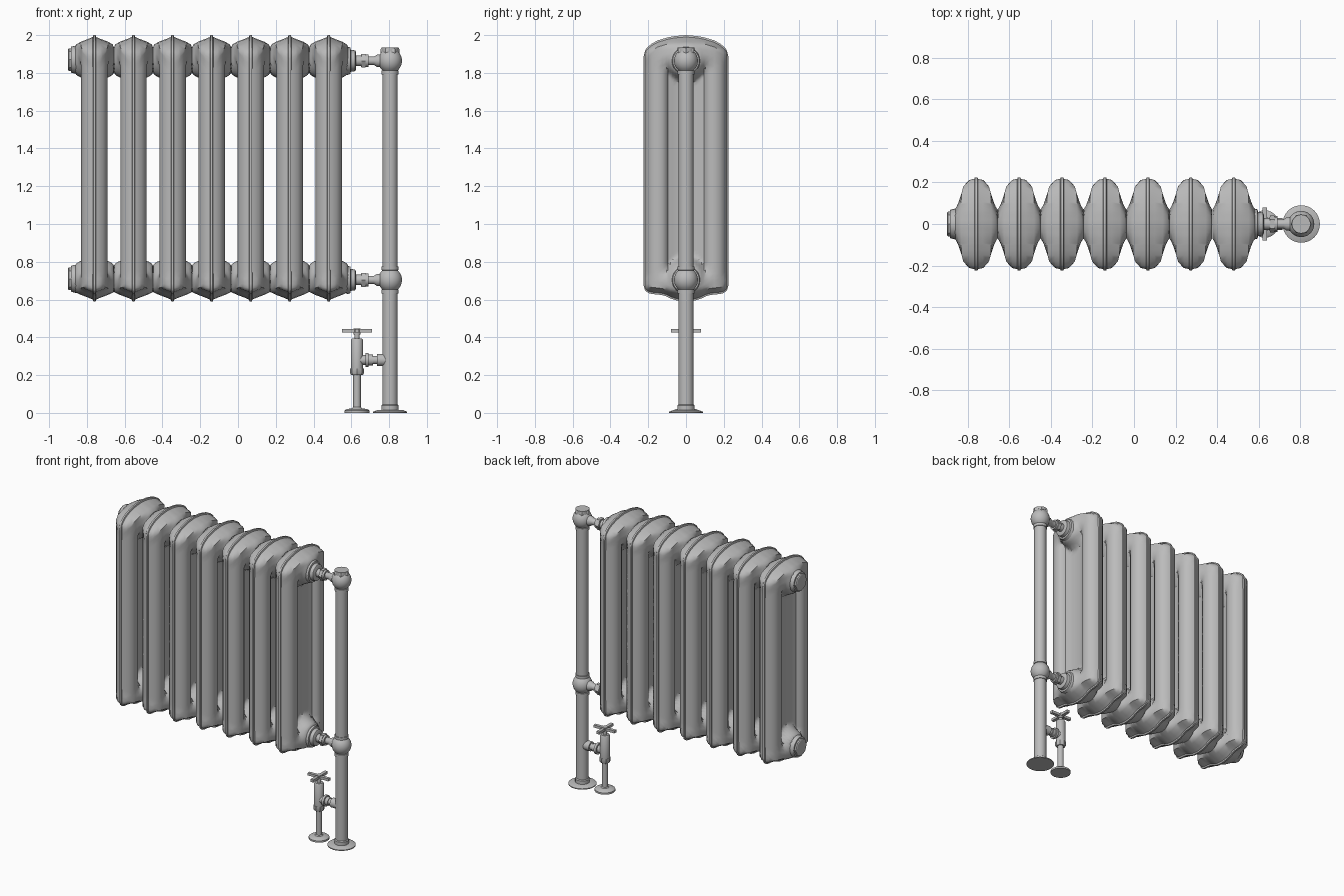
import bpy, bmesh, math
from mathutils import Vector

if "Cube" in bpy.data.objects:
    bpy.data.objects.remove(bpy.data.objects["Cube"])

iron = bpy.data.materials.new("cast_iron_grey")
iron.diffuse_color = (0.5, 0.5, 0.5, 1)
iron.use_nodes = True
iron.node_tree.nodes["Principled BSDF"].inputs["Base Color"].default_value = iron.diffuse_color


def finish(bm, name, angle=35):
    bmesh.ops.recalc_face_normals(bm, faces=bm.faces[:])
    me = bpy.data.meshes.new(name)
    bm.to_mesh(me)
    bm.free()
    me.materials.append(iron)
    me.shade_smooth()
    me.set_sharp_from_angle(angle=math.radians(angle))
    ob = bpy.data.objects.new(name, me)
    bpy.context.collection.objects.link(ob)
    return ob


def lerp(x, pts):
    # piecewise linear lookup
    if x <= pts[0][0]:
        return pts[0][1]
    for (a, p), (b, q) in zip(pts, pts[1:]):
        if x <= b:
            return p + (q - p) * (x - a) / (b - a)
    return pts[-1][1]


def lathe(name, profile, origin, axis='Z', n=24):
    # profile: (position along axis, radius), closed with flat caps
    bm = bmesh.new()
    o = Vector(origin)
    rings = []
    for t, r in profile:
        ring = []
        for i in range(n):
            a = 2 * math.pi * i / n
            c, s = r * math.cos(a), r * math.sin(a)
            ring.append(bm.verts.new(o + Vector((c, s, t) if axis == 'Z' else (t, c, s))))
        rings.append(ring)
    for p, q in zip(rings, rings[1:]):
        for i in range(n):
            j = (i + 1) % n
            bm.faces.new((p[i], p[j], q[j], q[i]))
    bm.faces.new(rings[0])
    bm.faces.new(rings[-1])
    return finish(bm, name)


def box(name, size, loc):
    bm = bmesh.new()
    bmesh.ops.create_cube(bm, size=1)
    bmesh.ops.scale(bm, vec=size, verts=bm.verts)
    bmesh.ops.translate(bm, vec=loc, verts=bm.verts)
    return finish(bm, name)


# ---- radiator section: half-thickness over a rounded outline ----
HI, LO = 1.87, 0.71
TOP = [(0, 2.0), (.06, 1.995), (.1, 1.987), (.15, 1.972), (.19, 1.95),
       (.21, 1.93), (.22, 1.91), (.225, 1.885)]
BOT = [(0, .59), (.05, .595), (.08, .605), (.11, .62), (.14, .626),
       (.19, .63), (.205, .637), (.217, .65), (.225, .675)]
COLUMN = [(0, .015), (.05, .018), (.094, .03), (.104, .055), (.125, .067),
          (.15, .07), (.18, .062), (.2, .043), (.212, .022), (.217, .008), (.225, .006)]
EDGE = [(0, .006), (.01, .009), (.02, .032), (.035, .072), (.05, .103)]
HUB_WIDE = [(.072, .1035), (.085, .093), (.11, .083), (.15, .07), (.2, .045), (.24, .006)]
HUB_TIGHT = [(.072, .1035), (.085, .092), (.1, .06), (.115, .03), (.14, .0)]
RIM = [(0, .3), (.205, .3), (.217, .009), (.225, .006)]


def thickness(y, z):
    y = abs(y)
    h = lerp(y, COLUMN)
    for zc, s in ((HI, 1), (LO, -1)):
        out = (z - zc) * s
        r = math.hypot(y, out)
        k = min(1, max(0, -out / .07))
        h = max(h, lerp(r, HUB_WIDE) * (1 - k) + lerp(r, HUB_TIGHT) * k)
    d = min(lerp(y, TOP) - z, z - lerp(y, BOT))
    return min(h, lerp(d, EDGE), lerp(y, RIM))


half = [0, .02, .04, .055, .07, .082, .094, .104, .125, .15, .18, .2, .212, .217, .225]
ys = [-y for y in half[:0:-1]] + half
offs = [0, .01, .02, .035, .05, .065, .085, .11, .14, .165, .18, .19,
        .2, .21, .22, .23, .245, .265, .29]


def rows(y):
    t, b = lerp(abs(y), TOP), lerp(abs(y), BOT)
    mid = [b + .29 + (t - b - .58) * i / 6 for i in range(1, 6)]
    return [b + o for o in offs] + mid + [t - o for o in reversed(offs)]


def section(name, x):
    bm = bmesh.new()
    grids = []
    for s in (-1, 1):
        g = [[bm.verts.new((x + s * thickness(y, z), y, z)) for z in rows(y)] for y in ys]
        for a, b in zip(g, g[1:]):
            for k in range(len(a) - 1):
                bm.faces.new((a[k], a[k + 1], b[k + 1], b[k]))
        grids.append(g)

    def border(g):
        return ([c[0] for c in g] + g[-1][1:] + [c[-1] for c in g[-2::-1]] + g[0][-2:0:-1])
    p, q = border(grids[0]), border(grids[1])
    for i in range(len(p)):
        j = (i + 1) % len(p)
        bm.faces.new((p[i], p[j], q[j], q[i]))
    return finish(bm, name, 40)


for i in range(7):
    section(f"radiator_section_{i + 1}", -.76 + .2067 * i)

# ---- end plugs and pipe unions at both headers ----
PX = .805
for tag, z in (("upper", HI), ("lower", LO)):
    lathe(f"{tag}_end_bushing", [(-.885, .068), (-.855, .076)], (0, 0, z), 'X')
    lathe(f"{tag}_end_plug", [(-.9, .054), (-.896, .06), (-.87, .06)], (0, 0, z), 'X', 8)
    zc = z - .006
    lathe(f"{tag}_bushing", [(.575, .076), (.595, .07), (.597, .058), (.62, .055), (.625, .045)],
          (0, 0, zc), 'X')
    lathe(f"{tag}_union", [(.61, .028), (.652, .028), (.652, .034), (.655, .034), (.69, .034),
                           (.69, .022), (.72, .022), (.735, .032), (.78, .034)], (0, 0, zc), 'X')
    lathe(f"{tag}_union_nut", [(.654, .042), (.676, .042)], (0, 0, zc), 'X', 6)
    ball = [(.066 * math.sin(a), .063 * math.cos(a)) for a in
            (math.radians(-50 + 10 * k) for k in range(11))]
    lathe(f"{tag}_ball_joint", [(-.072, .045), (-.052, .045)] + ball + [(.052, .045), (.07, .045)],
          (PX, 0, zc), n=32)
lathe("top_cap_nut", [(1.9, .05), (1.925, .05), (1.932, .045)], (PX, 0, 0), n=6)

# ---- standpipe ----
lathe("standpipe", [(0, .04), (1.9, .04)], (PX, 0, 0), n=32)
lathe("standpipe_flange", [(0, .09), (.006, .09), (.014, .07), (.016, .046), (.04, .046), (.045, .04)],
      (PX, 0, 0), n=32)

# ---- valve ----
VX = .63
lathe("valve_pipe", [(0, .02), (.22, .02)], (VX, 0, 0))
lathe("valve_flange", [(0, .066), (.012, .066), (.02, .055), (.024, .026), (.03, .02)], (VX, 0, 0))
lathe("valve_lower_nut", [(.2, .03), (.208, .036), (.235, .036)], (VX, 0, 0), n=8)
lathe("valve_body", [(.215, .03), (.23, .032), (.385, .032), (.395, .026)], (VX, 0, 0))
lathe("valve_stem", [(.39, .013), (.43, .013)], (VX, 0, 0), n=16)
lathe("valve_branch", [(0, .026), (.045, .026), (.045, .038), (.062, .038), (.062, .028), (.085, .028),
                       (.085, .022), (.105, .022), (.105, .032), (.15, .032)], (VX, 0, .28), 'X')
lathe("valve_handle_hub", [(.415, .018), (.447, .018)], (VX, 0, 0), n=16)
box("valve_handle_bar_x", (.16, .022, .018), (VX, 0, .434))
box("valve_handle_bar_y", (.022, .16, .018), (VX, 0, .434))
